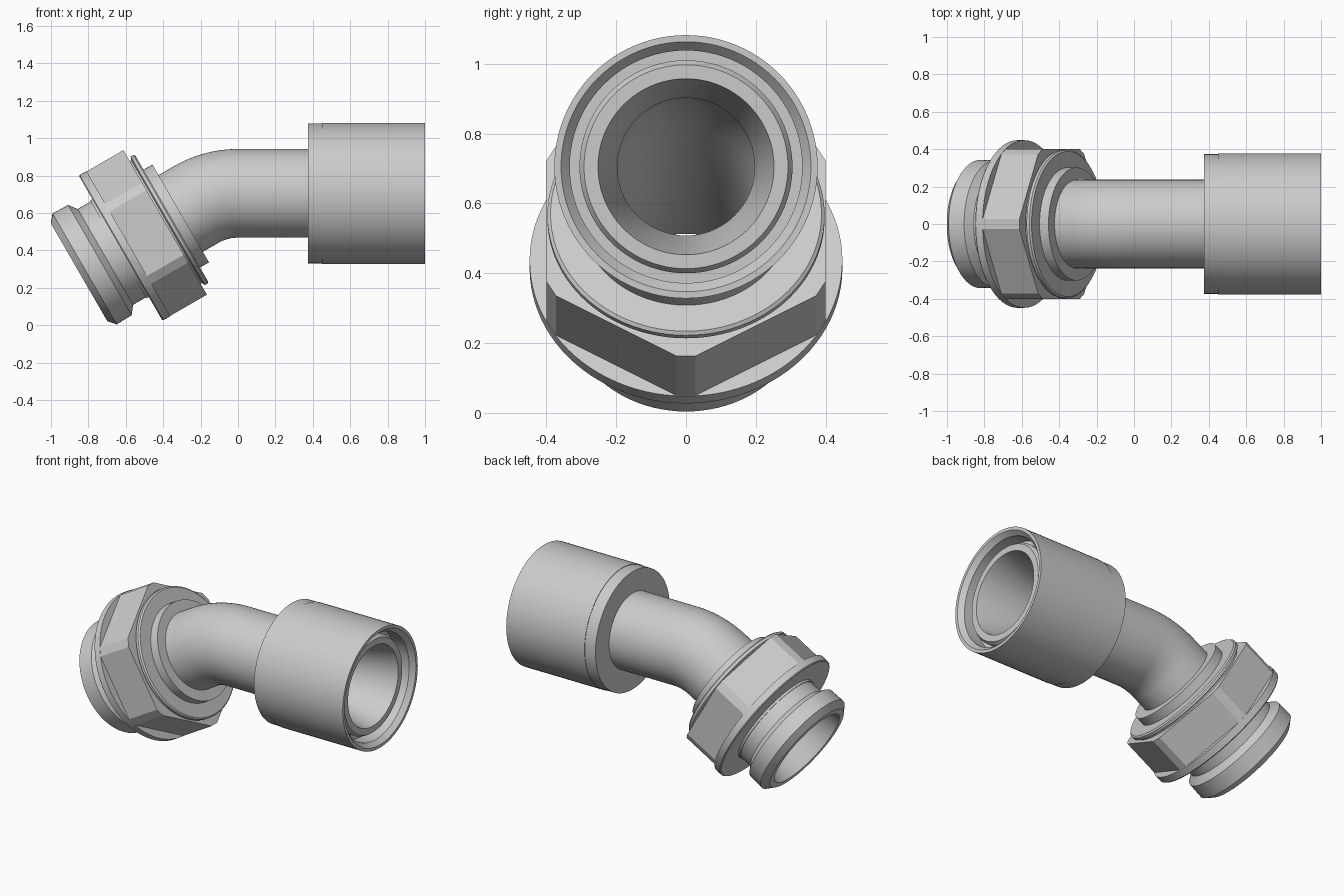
import bpy, bmesh, math
from mathutils import Vector

if "Cube" in bpy.data.objects:
    bpy.data.objects.remove(bpy.data.objects["Cube"])

AXIS_Z = 0.705           # height of the straight leg's axis
ELBOW = math.radians(30)
R = 0.448                # bend radius of the pipe axis
ARC = R * ELBOW
TAN = R * math.tan(ELBOW / 2)

steel = bpy.data.materials.new("steel grey")
steel.diffuse_color = (0.6, 0.6, 0.6, 1)
steel.use_nodes = True
steel.node_tree.nodes["Principled BSDF"].inputs["Base Color"].default_value = steel.diffuse_color


def leg1(x):
    """Path position on the straight horizontal leg."""
    return -x


def leg2(s):
    """Path position on the tilted leg, s measured from the axes' crossing."""
    return s - TAN + ARC


def frame(u):
    """Centre and normal of the pipe path at position u."""
    a = min(max(u / R, 0), ELBOW)
    d = Vector((-math.cos(a), 0, -math.sin(a)))
    n = Vector((-math.sin(a), 0, math.cos(a)))
    c = Vector((0, 0, AXIS_Z - R)) + n * R
    c += d * (u if u < 0 else max(u - ARC, 0))
    return c, n


def sweep(name, profile, angles=None, smooth=True):
    """Turn a closed (position, radius) loop around the pipe path."""
    angles = angles or [math.tau * i / 96 for i in range(96)]
    bm = bmesh.new()
    rings = []
    for u, r in profile:
        c, n = frame(u)
        rings.append([bm.verts.new(c + r * (n * math.cos(t) + Vector((0, math.sin(t), 0))))
                      for t in angles])
    k = len(angles)
    for i, a in enumerate(rings):
        b = rings[(i + 1) % len(rings)]
        for j in range(k):
            bm.faces.new((a[j], a[(j + 1) % k], b[(j + 1) % k], b[j]))
    bmesh.ops.recalc_face_normals(bm, faces=bm.faces)
    me = bpy.data.meshes.new(name)
    bm.to_mesh(me)
    bm.free()
    me.materials.append(steel)
    ob = bpy.data.objects.new(name, me)
    bpy.context.collection.objects.link(ob)
    if smooth:
        bpy.ops.object.select_all(action='DESELECT')
        ob.select_set(True)
        bpy.context.view_layer.objects.active = ob
        bpy.ops.object.shade_smooth_by_angle(angle=math.radians(25))
    return ob


# bent pipe with its bore
stations = [leg1(0.375)] + [ARC * i / 16 for i in range(17)] + [leg2(0.215)]
sweep("bent_pipe", [(u, 0.237) for u in stations] + [(u, 0.197) for u in reversed(stations)])

# round union nut on the straight leg, hollow at the mouth
sweep("union_nut", [(leg1(x), r) for x, r in [
    (0.375, 0.22), (0.375, 0.374), (0.45, 0.374), (0.45, 0.377), (1.0, 0.377),
    (1.0, 0.358), (0.97, 0.333), (0.88, 0.333), (0.88, 0.27)]])

# inner tube with tapered seat
sweep("cone_tube", [(leg1(x), r) for x, r in [
    (0.375, 0.197), (0.375, 0.23), (0.86, 0.305), (0.93, 0.305), (0.95, 0.292),
    (0.95, 0.252), (0.70, 0.197)]])

# turned body on the tilted leg: collar, neck, grooved end and tapered bore
sweep("threaded_body", [(leg2(s), r) for s, r in [
    (0.215, 0.197), (0.215, 0.302), (0.60, 0.302), (0.60, 0.296), (0.68, 0.296),
    (0.714, 0.340), (0.808, 0.343), (0.843, 0.302), (0.843, 0.265), (0.56, 0.197)]])

# washer face in front of the hexagon
sweep("washer_face", [(leg2(s), r) for s, r in [
    (0.27, 0.25), (0.27, 0.388), (0.278, 0.397), (0.295, 0.397), (0.302, 0.378),
    (0.33, 0.378), (0.33, 0.25)]])

# hexagon with narrow flats cut on its corners
cut = math.radians(3.5)
corners = [math.radians(60 * k) + o for k in range(6) for o in (-cut, cut)]
sweep("hexagon", [(leg2(s), r) for s, r in [
    (0.311, 0.25), (0.311, 0.447), (0.545, 0.447), (0.545, 0.25)]], corners, smooth=False)

# round flange behind the hexagon
sweep("flange", [(leg2(s), r) for s, r in [
    (0.538, 0.25), (0.538, 0.448), (0.58, 0.448), (0.586, 0.442), (0.586, 0.25)]])
